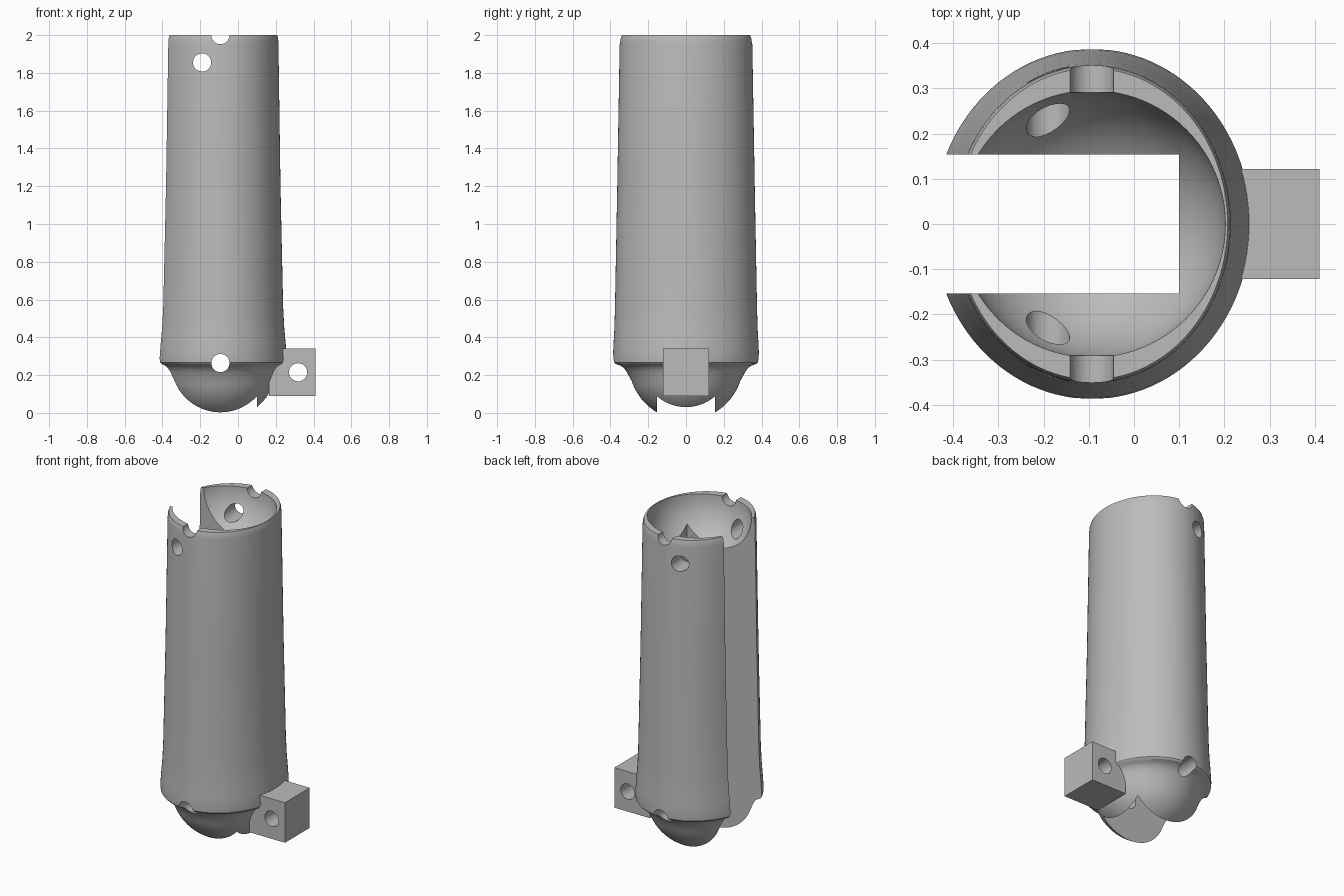
import bpy, bmesh, math
from mathutils import Matrix, Vector

cube = bpy.data.objects.get("Cube")
if cube:
    bpy.data.objects.remove(cube, do_unlink=True)

AXIS_X = -0.093
SEGMENTS = 112
BALL_R, BALL_Z = 0.303, 0.264
PIN_R = 0.048

grey = bpy.data.materials.new("plain_grey")
grey.use_nodes = True
colour = (0.5, 0.5, 0.5, 1)
grey.diffuse_color = colour
grey.node_tree.nodes["Principled BSDF"].inputs["Base Color"].default_value = colour


def make_object(name, bm):
    bmesh.ops.recalc_face_normals(bm, faces=bm.faces)
    mesh = bpy.data.meshes.new(name)
    bm.to_mesh(mesh)
    bm.free()
    mesh.materials.append(grey)
    obj = bpy.data.objects.new(name, mesh)
    bpy.context.collection.objects.link(obj)
    return obj


def box(name, low, high):
    bm = bmesh.new()
    bmesh.ops.create_cube(bm, size=1)
    low, high = Vector(low), Vector(high)
    for v in bm.verts:
        v.co = (low + high) / 2 + v.co * (high - low)
    return make_object(name, bm)


def pin(name, x, z):
    bm = bmesh.new()
    turn = Matrix.Translation((x, 0, z)) @ Matrix.Rotation(math.pi / 2, 4, 'X')
    bmesh.ops.create_cone(bm, cap_ends=True, segments=40, radius1=PIN_R,
                          radius2=PIN_R, depth=1.2, matrix=turn)
    return make_object(name, bm)


def combine(target, tool, operation):
    mod = target.modifiers.new(operation.title(), 'BOOLEAN')
    mod.operation, mod.solver, mod.object = operation, 'EXACT', tool
    bpy.context.view_layer.objects.active = target
    bpy.ops.object.modifier_apply(modifier=mod.name)
    bpy.data.objects.remove(tool, do_unlink=True)


# Solid segment: ball end, concave neck, flared oval sleeve (x radius, y radius, z)
rings = []
for i in range(1, 17):
    angle = math.radians(4.5 * i)
    r = BALL_R * math.sin(angle)
    rings.append((r, r, BALL_Z - BALL_R * math.cos(angle)))
rings += [(0.296, 0.302, 0.195), (0.304, 0.314, 0.217), (0.314, 0.332, 0.238),
          (0.328, 0.354, 0.252), (0.342, 0.377, 0.259), (0.349, 0.385, 0.268),
          (0.351, 0.387, 0.29), (0.346, 0.384, 0.36), (0.338, 0.379, 0.45),
          (0.332, 0.376, 0.56), (0.318, 0.364, 1.2), (0.307, 0.351, 1.96),
          (0.305, 0.349, 1.985), (0.3, 0.344, 2.0)]

bm = bmesh.new()
loops = []
for a, b, z in rings:
    loops.append([bm.verts.new((AXIS_X + a * math.cos(t), b * math.sin(t), z))
                  for t in (2 * math.pi * k / SEGMENTS for k in range(SEGMENTS))])
for lower, upper in zip(loops, loops[1:]):
    for k in range(SEGMENTS):
        n = (k + 1) % SEGMENTS
        bm.faces.new((lower[k], lower[n], upper[n], upper[k]))
bm.faces.new(loops[0])
bm.faces.new(loops[-1])
body = make_object("finger_segment", bm)

# Side lug
combine(body, box("side_lug", (0.165, -0.122, 0.09), (0.41, 0.122, 0.34)), 'UNION')

# Spherical socket in the top
bm = bmesh.new()
bmesh.ops.create_uvsphere(bm, u_segments=96, v_segments=48, radius=0.295,
                          matrix=Matrix.Translation((AXIS_X, 0, 2.001)))
combine(body, make_object("socket_cutter", bm), 'DIFFERENCE')

# Full-length slot open to the right side
combine(body, box("slot_cutter", (-1, -0.154, -1), (0.1, 0.154, 3)), 'DIFFERENCE')

# Pivot, cord and lug holes
for x, z in ((AXIS_X, BALL_Z), (AXIS_X, 2.0), (-0.19, 1.855), (0.318, 0.215)):
    combine(body, pin("hole_cutter", x, z), 'DIFFERENCE')

bpy.ops.object.select_all(action='DESELECT')
body.select_set(True)
bpy.context.view_layer.objects.active = body
bpy.ops.object.shade_smooth_by_angle(angle=math.radians(30))
